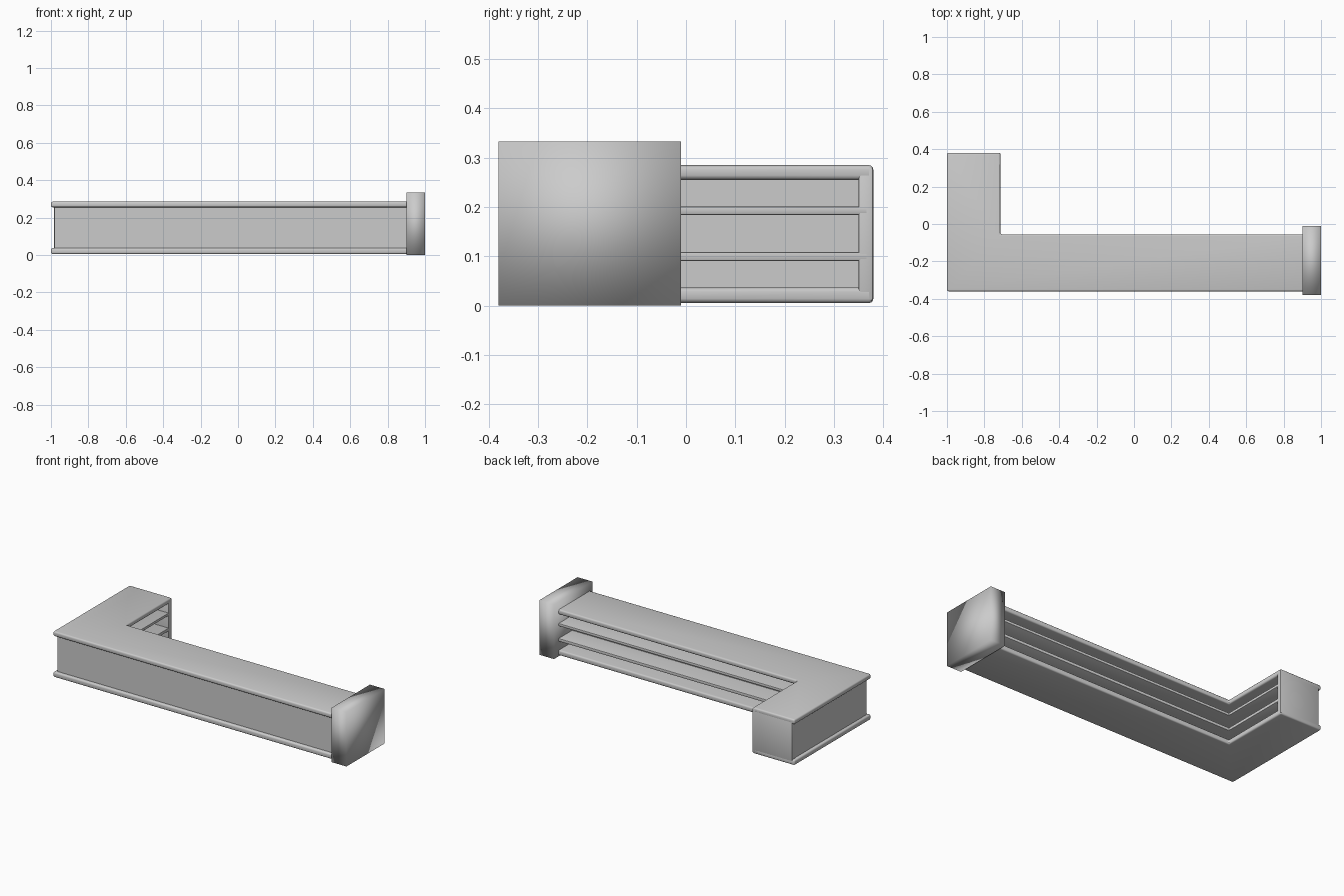
import bpy, bmesh

if "Cube" in bpy.data.objects:
    bpy.data.objects.remove(bpy.data.objects["Cube"])

# Outline of the L-shaped counter
LEFT, RIGHT = -1.0, 0.91
FRONT, BACK = -0.36, 0.38
INNER_X, INNER_Y = -0.715, -0.055


def prism(name, pts, z0, z1, bevel=0.0, segments=3):
    """Extrude a closed plan outline from z0 to z1, optionally rounding its edges."""
    bm = bmesh.new()
    face = bm.faces.new([bm.verts.new((x, y, z0)) for x, y in pts])
    ret = bmesh.ops.extrude_face_region(bm, geom=[face])
    for v in ret["geom"]:
        if isinstance(v, bmesh.types.BMVert):
            v.co.z = z1
    bmesh.ops.recalc_face_normals(bm, faces=bm.faces)
    me = bpy.data.meshes.new(name)
    bm.to_mesh(me)
    bm.free()
    ob = bpy.data.objects.new(name, me)
    bpy.context.collection.objects.link(ob)
    bpy.ops.object.select_all(action='DESELECT')
    ob.select_set(True)
    bpy.context.view_layer.objects.active = ob
    if bevel:
        mod = ob.modifiers.new("rounding", 'BEVEL')
        mod.width = bevel
        mod.segments = segments
        bpy.ops.object.modifier_apply(modifier=mod.name)
        bpy.ops.object.shade_smooth_by_angle()
    return ob


def l_plan(outer, inner, end=0.0):
    """L outline: outer = inset of front/left sides, inner = inset of the staff side."""
    return [(LEFT + outer, FRONT + outer), (RIGHT, FRONT + outer),
            (RIGHT, INNER_Y - inner), (INNER_X - inner, INNER_Y - inner),
            (INNER_X - inner, BACK - end), (LEFT + outer, BACK - end)]


def rect(x0, x1, y0, y1):
    return [(x0, y0), (x1, y0), (x1, y1), (x0, y1)]


# Countertop and plinth, overhanging the front panel as rounded lips
prism("countertop", l_plan(0, 0), 0.255, 0.285, 0.009)
prism("plinth", l_plan(0, 0), 0.005, 0.037, 0.009)

# Recessed panel, the back of the shelf openings
prism("front_panel", l_plan(0.018, 0.13, 0.004), 0.025, 0.265)

# Shelves on the staff side
for name, z0, z1 in (("lower_shelf", 0.09, 0.109), ("upper_shelf", 0.184, 0.201)):
    prism(name, l_plan(0.05, 0.0, 0.01), z0, z1, 0.004, 2)

# Closed end of the short arm
prism("short_arm_end", rect(LEFT + 0.015, INNER_X, 0.35, BACK), 0.01, 0.28, 0.004, 2)

# Tall end panel, smooth shaded over its corners
panel = prism("end_panel", rect(0.9, 1.0, -0.38, -0.01), 0.0, 0.333)
for p in panel.data.polygons:
    p.use_smooth = True
